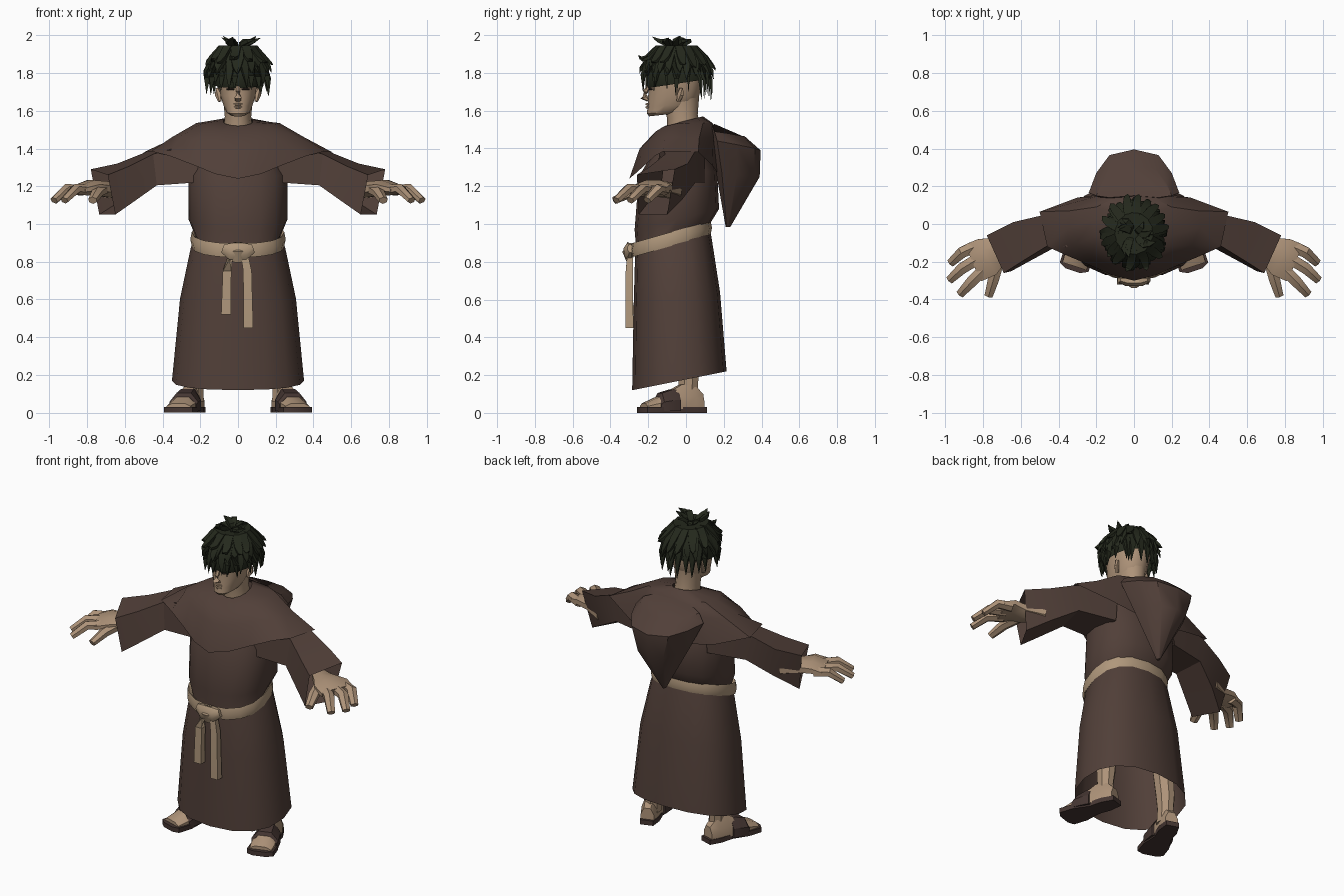
import bpy, bmesh, math, random
from math import sin, cos, pi
from mathutils import Vector, Matrix

random.seed(4)
if "Cube" in bpy.data.objects:
    bpy.data.objects.remove(bpy.data.objects["Cube"])


def material(name, rgb):
    m = bpy.data.materials.new(name)
    m.use_nodes = True
    m.diffuse_color = (*rgb, 1)
    m.node_tree.nodes["Principled BSDF"].inputs["Base Color"].default_value = (*rgb, 1)
    return m


ROBE = material("brown wool", (.082, .05, .04))
SKIN = material("skin", (.42, .29, .19))
ROPE = material("tan rope", (.43, .31, .2))
LEATHER = material("dark leather", (.06, .037, .032))
HAIR = material("black green hair", (.018, .022, .012))
DARK = material("dark eye", (.03, .02, .015))


def finish(name, bm, mat, mirror=False, angle=40):
    bmesh.ops.recalc_face_normals(bm, faces=bm.faces)
    me = bpy.data.meshes.new(name)
    bm.to_mesh(me)
    bm.free()
    me.materials.append(mat)
    ob = bpy.data.objects.new(name, me)
    bpy.context.collection.objects.link(ob)
    if mirror:
        ob.modifiers.new("Mirror", "MIRROR").use_mirror_merge = False
    for o in bpy.context.selected_objects:
        o.select_set(False)
    ob.select_set(True)
    bpy.context.view_layer.objects.active = ob
    bpy.ops.object.shade_smooth_by_angle(angle=math.radians(angle))
    return ob


def add_loft(bm, rings, start=True, end=True):
    vs = [[bm.verts.new(p) for p in r] for r in rings]
    n = len(rings[0])
    for a, b in zip(vs, vs[1:]):
        for i in range(n):
            bm.faces.new((a[i], a[(i + 1) % n], b[(i + 1) % n], b[i]))
    if start:
        bm.faces.new(vs[0][::-1])
    if end:
        bm.faces.new(vs[-1])


def loft(name, rings, mat, start=True, end=True, mirror=False, angle=40):
    bm = bmesh.new()
    add_loft(bm, rings, start, end)
    return finish(name, bm, mat, mirror, angle)


def oval(rx, y0, y1, z0, z1, n=16, p=.85):
    """Horizontal ring, tilted from z0 at the front to z1 at the back."""
    ring = []
    for i in range(n):
        a = 2 * pi * i / n
        x, c = [math.copysign(abs(f) ** p, f) if abs(f) > 1e-6 else 0 for f in (sin(a), cos(a))]
        t = (1 - c) / 2
        ring.append((rx * x, y0 + (y1 - y0) * t, z0 + (z1 - z0) * t))
    return ring


def sym(half):
    """Closed ring from one half that starts and ends on the middle plane."""
    return half + [(-x, y, z) for x, y, z in half[-2:0:-1]]


def tube_rings(pts, sizes, n=6):
    pts = [Vector(p) for p in pts]
    rings = []
    for i, p in enumerate(pts):
        d = (pts[min(i + 1, len(pts) - 1)] - pts[max(i - 1, 0)]).normalized()
        side = d.cross(Vector((0, 0, 1)))
        side = Vector((1, 0, 0)) if side.length < .2 else side.normalized()
        up = side.cross(d)
        w, h = sizes[i]
        rings.append([p + side * w * cos(2 * pi * (k + .5) / n) + up * h * sin(2 * pi * (k + .5) / n)
                      for k in range(n)])
    return rings


def tube(name, pts, sizes, mat, n=6, mirror=False, angle=40):
    return loft(name, tube_rings(pts, sizes, n), mat, mirror=mirror, angle=angle)


# Robe: skirt, waist and chest in one open shell
loft("robe", [oval(.35, -.285, .215, .12, .22), oval(.307, -.277, .18, .57, .64),
              oval(.25, -.27, .135, .82, .93), oval(.225, -.265, .12, .88, .99),
              oval(.262, -.272, .175, .97, 1.08), oval(.262, -.25, .165, 1.25, 1.28),
              oval(.2, -.15, .1, 1.42, 1.45)], ROBE, start=False)

# Shoulder cape
collar = oval(.08, -.11, .09, 1.52, 1.57, 14, 1)
upper = sym([(0, -.175, 1.475), (.09, -.16, 1.49), (.165, -.12, 1.515), (.2, -.06, 1.53),
             (.22, .02, 1.535), (.2, .09, 1.535), (.12, .13, 1.535), (0, .14, 1.535)])
middle = sym([(0, -.245, 1.4), (.12, -.22, 1.42), (.22, -.17, 1.445), (.31, -.11, 1.46),
              (.35, -.02, 1.46), (.34, .07, 1.455), (.2, .145, 1.46), (0, .17, 1.48)])
hem = sym([(0, -.3, 1.24), (.12, -.27, 1.265), (.23, -.22, 1.31), (.36, -.165, 1.36),
           (.46, -.12, 1.385), (.5, .065, 1.38), (.3, .14, 1.31), (0, .18, 1.25)])
loft("cape", [collar, upper, middle, hem], ROBE, start=False, end=False)

# Hood hanging down the back to a point
hood_top = sym([(0, .15, 1.53), (.13, .14, 1.52), (.2, .15, 1.49), (.17, .22, 1.48), (.11, .3, 1.465), (0, .31, 1.465)])
hood_rim = sym([(0, .13, 1.45), (.16, .13, 1.45), (.24, .165, 1.44), (.2, .27, 1.42), (.13, .365, 1.4), (0, .395, 1.39)])
hood_mid = sym([(0, .16, 1.27), (.1, .16, 1.27), (.16, .19, 1.27), (.145, .27, 1.26), (.09, .36, 1.25), (0, .39, 1.25)])
hood_tip = sym([(0, .21, .985), (.006, .21, .985), (.01, .215, .985), (.01, .22, .985), (.006, .23, .985), (0, .235, .985)])
loft("hood", [hood_top, hood_rim, hood_mid, hood_tip], ROBE)

# Wide sleeves with open cuffs
loft("sleeves", [
    [(.2, .1, 1.46), (.2, -.14, 1.44), (.22, -.15, 1.22), (.22, .1, 1.22)],
    [(.49, .045, 1.38), (.45, -.11, 1.37), (.43, -.13, 1.205), (.46, .05, 1.22)],
    [(.64, .01, 1.32), (.58, -.19, 1.305), (.55, -.195, 1.12), (.61, -.02, 1.13)],
    [(.78, -.06, 1.29), (.69, -.26, 1.26), (.65, -.25, 1.05), (.735, -.1, 1.05)],
], ROBE, start=False, end=False, mirror=True, angle=25)

# Rope belt, knot and hanging ends
belt = [(0, .035), (.025, .008), (.033, .045), (.025, .082), (0, .055)]
loft("rope_belt", [oval(.22 + o, -.265 - o, .105 + o, .815 + h, .935 + h) for o, h in belt],
     ROPE, start=False, end=False)
tube("belt_knot", [(-.08, -.295, .87), (-.04, -.3, .855), (.04, -.3, .855), (.08, -.295, .87)],
     [(.015, .025), (.032, .048), (.032, .048), (.015, .025)], ROPE, 8)
tube("knot_wrap", [(0, -.3, .9), (0, -.315, .855), (0, -.3, .8)],
     [(.03, .015), (.038, .025), (.03, .015)], ROPE, 8)
for name, x, low in (("left_rope_end", .05, .45), ("right_rope_end", -.058, .52)):
    tube(name, [(x * .6, -.295, .86), (x, -.3, .75), (x * 1.1, -.3, low)],
         [(.026, .02), (.032, .027), (.036, .03)], ROPE, 4)

# Hands: palm, three fingers and a thumb
tube("palms", [(.62, -.06, 1.17), (.71, -.13, 1.185), (.78, -.175, 1.195), (.85, -.205, 1.18)],
     [(.05, .04), (.075, .045), (.115, .04), (.115, .026)], SKIN, 8, True)
digits = [((.83, -.115), (.91, -.15), (.97, -.205)), ((.82, -.18), (.91, -.235), (.975, -.295)),
          ((.79, -.235), (.86, -.305), (.92, -.37)), ((.72, -.2), (.745, -.295), (.77, -.38))]
for i, (a, b, c) in enumerate(digits):
    thumb = i == 3
    tube("thumbs" if thumb else "fingers_%d" % (i + 1),
         [(*a, 1.18), (*b, 1.165 if thumb else 1.185), (*c, 1.125)],
         [(.036, .03), (.034, .027), (.025, .02)], SKIN, 6, True)

# Legs and feet, with feet turned outward
tube("shins", [(.225, .01, .06), (.228, .012, .15), (.225, .015, .24), (.2, 0, .6)],
     [(.048, .055), (.046, .055), (.055, .062), (.07, .07)], SKIN, 8, True)
turn = Matrix.Translation((.215, .085, 0)) @ Matrix.Rotation(math.radians(18), 4, "Z")


def foot_ring(y, w, z0, z1):
    arch = [(-w, z0), (-w, z0 + (z1 - z0) * .5), (-w * .5, z1), (w * .5, z1), (w, z0 + (z1 - z0) * .5), (w, z0)]
    return [turn @ Vector((x, y, z)) for x, z in arch]


loft("feet", [foot_ring(*r) for r in ((0, .04, .02, .1), (-.05, .05, .02, .15), (-.12, .052, .02, .15),
     (-.21, .068, .02, .1), (-.27, .07, .02, .075), (-.325, .066, .02, .05))], SKIN, mirror=True)
loft("sandal_straps", [foot_ring(*r) for r in ((-.14, .066, .01, .125), (-.17, .073, .01, .125),
     (-.235, .08, .01, .105), (-.25, .076, .01, .08))], LEATHER, mirror=True, angle=25)
outline = [(.04, .015), (.056, -.06), (.052, -.14), (.08, -.24), (.08, -.33), (.04, -.35)]
outline += [(-x, y) for x, y in outline[::-1]]
loft("sandal_soles", [[turn @ Vector((x, y, z)) for x, y in outline] for z in (0, .03)], LEATHER, mirror=True)

# Neck, head and face
loft("neck", [oval(.08, -.1, .08, 1.46, 1.5, 12, 1), oval(.07, -.1, .062, 1.56, 1.58, 12, 1),
              oval(.078, -.12, .07, 1.64, 1.68, 12, 1)], SKIN)
loft("head", [oval(.038, -.195, -.06, 1.57, 1.585, 14), oval(.062, -.207, 0, 1.585, 1.6, 14),
              oval(.078, -.203, .045, 1.625, 1.63, 14, .9), oval(.095, -.2, .07, 1.68, 1.68, 14, .9),
              oval(.1, -.198, .08, 1.72, 1.72, 14, .9), oval(.11, -.205, .09, 1.78, 1.78, 14, .9),
              oval(.1, -.18, .08, 1.86, 1.86, 14, .9), oval(.04, -.1, .02, 1.91, 1.91, 14)], SKIN)
tube("nose", [(0, -.195, 1.735), (0, -.215, 1.7), (0, -.222, 1.67), (0, -.2, 1.655)],
     [(.01, .008), (.013, .014), (.02, .02), (.018, .008)], SKIN)
for name, z in (("upper_lip", 1.634), ("lower_lip", 1.618)):
    tube(name, [(-.032, -.186, z), (0, -.207, z), (.032, -.186, z)],
         [(.004, .004), (.008, .007), (.004, .004)], SKIN)
tube("eyes", [(.02, -.195, 1.714), (.04, -.193, 1.716), (.06, -.178, 1.714)],
     [(.004, .003), (.004, .007), (.004, .003)], DARK, 6, True)
tube("ears", [(.096, -.04, 1.65), (.106, -.03, 1.685), (.108, -.025, 1.72)],
     [(.012, .008), (.014, .022), (.012, .01)], SKIN, 6, True)

# Hair: cap covered with overlapping pointed locks
bm = bmesh.new()
bmesh.ops.create_uvsphere(bm, u_segments=20, v_segments=12, radius=1)
bmesh.ops.transform(bm, verts=bm.verts, matrix=Matrix.Translation((0, -.05, 1.78)) @ Matrix.Diagonal((.14, .165, .165, 1)))
bmesh.ops.bisect_plane(bm, geom=bm.verts[:] + bm.edges[:] + bm.faces[:], plane_co=(0, 0, 1.75),
                       plane_no=(0, -.15, 1), clear_inner=True)
finish("hair_cap", bm, HAIR)


def lock(bm, a, path, width):
    pts = [(r * .9 * sin(a + k), -.05 - r * cos(a + k), z) for r, z, k in path]
    sizes = [(width * f, .014 * f + .001) for f in (.5, 1, .95, .65, .04)]
    add_loft(bm, tube_rings(pts, sizes[:len(pts) - 1] + sizes[-1:], 4))


bm = bmesh.new()
for layer, (count, reach) in enumerate(((26, 0), (20, .09), (14, .15))):
    for i in range(count):
        a = 2 * pi * (i + layer * .4 + random.uniform(-.25, .25)) / count
        tip = 1.695 + .028 * cos(a) + reach + random.uniform(-.02, .025)
        out = .172 + layer * .006 + random.uniform(-.006, .012)
        k = random.uniform(-.15, .15)
        lock(bm, a, [(.02, 1.935, 0), (.105, 1.925 + layer * .005, 0), (.155, 1.86 + layer * .012, k * .3),
                     (out, (tip + 1.86) / 2, k * .7), (out + .004 + layer * .006, tip, k)], .034)
# Loose tufts on the crown
for i in range(11):
    a = random.uniform(-1.6, 1.6) if i < 7 else random.uniform(1.6, 4.7)
    r = random.uniform(.03, .09)
    lock(bm, a, [(r * .3, 1.92, 0), (r * .8, 1.955, .1), (r + .02, 1.97, .2),
                 (r + .05, random.uniform(1.965, 1.998), .4)], .022)
finish("hair_locks", bm, HAIR, angle=30)
